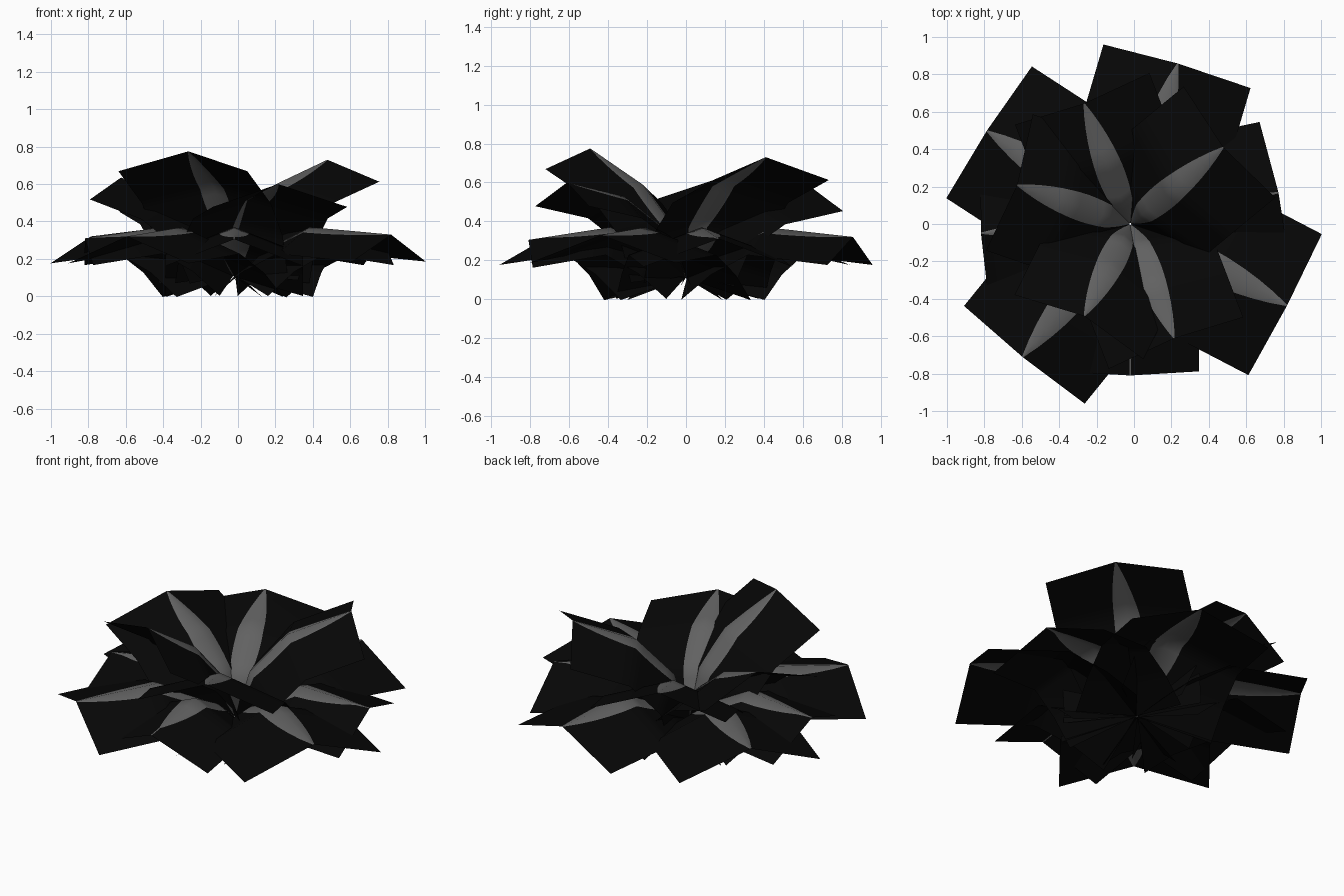
import bpy, math
from mathutils import Vector

if "Cube" in bpy.data.objects:
    bpy.data.objects.remove(bpy.data.objects["Cube"])

def material(name, v):
    m = bpy.data.materials.new(name)
    m.diffuse_color = (v, v, v, 1)
    m.use_nodes = True
    m.node_tree.nodes["Principled BSDF"].inputs["Base Color"].default_value = m.diffuse_color
    return m

BLACK = material("black card", 0.002)
GREY = material("leaf grey", 0.12)
CENTRE = Vector((-0.02, 0, 0))
STEPS = 5   # rows per bent segment

def normal_down(a, b):
    """Unit (radius, height) vector pointing to the underside of a profile segment."""
    d = (b - a).normalized()
    return Vector((d.y, -d.x))

def leaf(name, angle, profile, half, fold, leaf_half, end=1.0):
    """Card folded along its crease, bent along a profile, with a painted lens-shaped leaf."""
    a = math.radians(angle)
    out, side = Vector((math.cos(a), math.sin(a), 0)), Vector((-math.sin(a), math.cos(a), 0))
    pts = [Vector(p) for p in profile]
    segs = len(pts) - 1
    norms = [normal_down(pts[k], pts[k + 1]) for k in range(segs)]
    drops = [norms[0]] + [(norms[k] + norms[k + 1]).normalized() for k in range(segs - 1)] + [norms[-1]]
    lengths = [(pts[k + 1] - pts[k]).length for k in range(segs)]
    total = sum(lengths)
    rows = segs * STEPS
    verts, faces, mats = [], [], []
    for i in range(rows + 1):
        k = min(i // STEPS, segs - 1)
        f = i / STEPS - k
        t = (sum(lengths[:k]) + f * lengths[k]) / total
        p = pts[k].lerp(pts[k + 1], f)
        d = drops[k].lerp(drops[k + 1], f) * fold
        w = leaf_half * max(0.02, math.sin(math.pi * min(1, t / end))) ** 0.8
        for s in (-half, -w, 0, w, half):
            q = p + d * (abs(s) / half)
            verts.append(CENTRE + out * q.x + side * s + Vector((0, 0, q.y)))
    for i in range(rows):
        for j in range(4):
            b = i * 5 + j
            faces.append((b, b + 5, b + 6, b + 1))
            mats.append(1 if j in (1, 2) else 0)
    me = bpy.data.meshes.new(name)
    me.from_pydata(verts, [], faces)
    me.materials.append(BLACK)
    me.materials.append(GREY)
    me.polygons.foreach_set("material_index", mats)
    me.polygons.foreach_set("use_smooth", [True] * len(faces))
    ob = bpy.data.objects.new(name, me)
    bpy.context.collection.objects.link(ob)

# raised inner leaves: angle, base bend, middle bend, tip (each radius, height)
for i, (ang, base, mid, tip) in enumerate([
        (243.5, (0.08, 0.38), (0.25, 0.59), (0.55, 0.775)),
        (39.5, (0.08, 0.38), (0.29, 0.60), (0.645, 0.73)),
        (161, (0.11, 0.35), (0.33, 0.52), (0.64, 0.635)),
        (111, (0.11, 0.34), (0.35, 0.50), (0.69, 0.575)),
        (291, (0.11, 0.36), (0.34, 0.53), (0.655, 0.60))]):
    leaf(f"upper_leaf_{i + 1}", ang, [(0.005, 0.12), base, mid, tip], 0.385, 0.125, 0.075)

# spreading outer leaves: angle, tip radius, tip height, half width, painted length
for i, (ang, r, z, half, end) in enumerate([
        (12, 0.81, 0.31, 0.39, 0.93), (73.5, 0.895, 0.32, 0.41, 1), (147, 0.915, 0.32, 0.42, 1),
        (183.5, 0.80, 0.31, 0.38, 0.95), (231, 0.915, 0.32, 0.415, 1),
        (270, 0.81, 0.305, 0.367, 0.9), (332.5, 0.945, 0.33, 0.425, 1)]):
    profile = [(0.005, 0.11), (r * 0.2, 0.25), (r * 0.48, 0.37), (r, z)]
    leaf(f"lower_leaf_{i + 1}", ang, profile, half, 0.145, 0.085, end)
